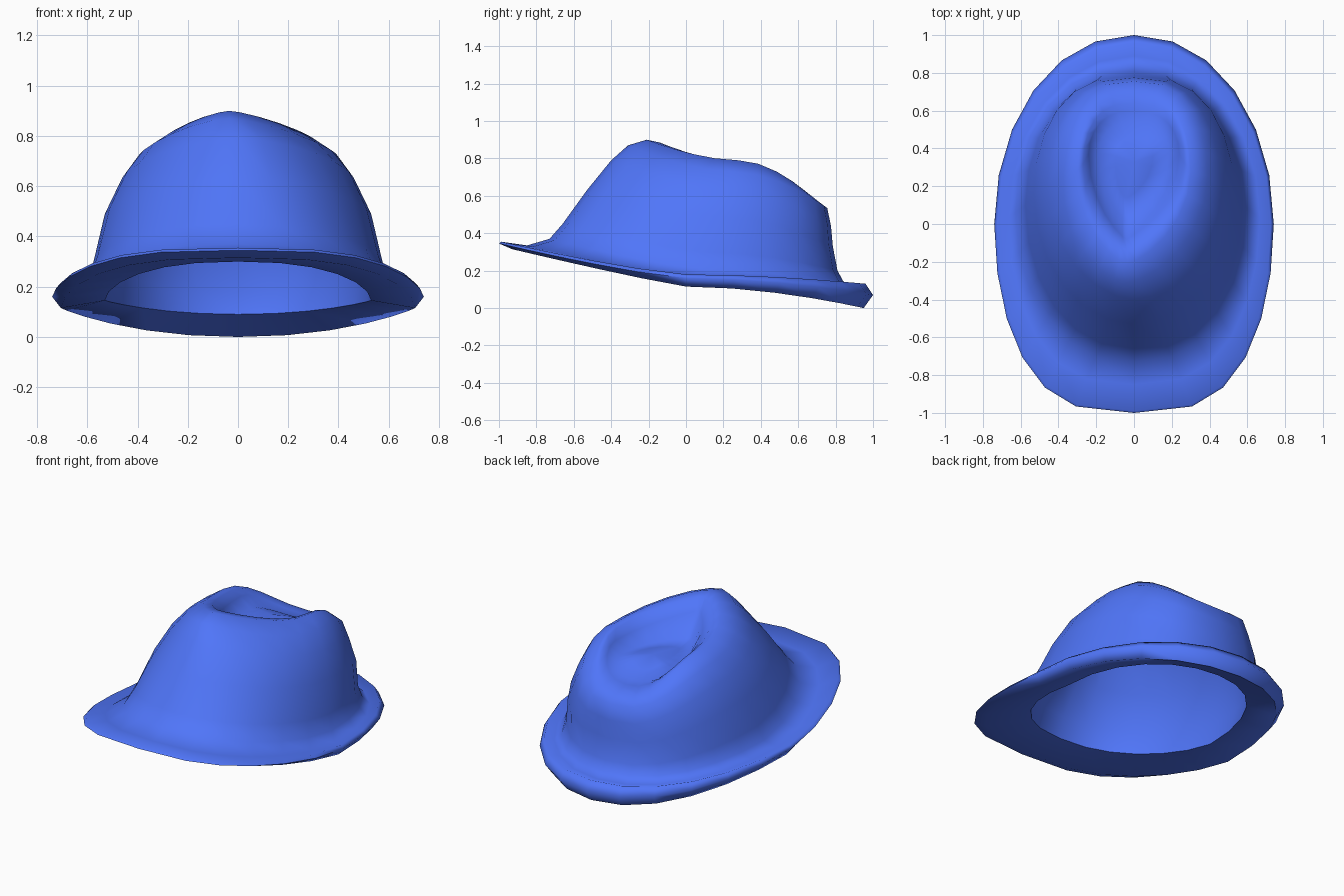
import bpy, bmesh, math

if "Cube" in bpy.data.objects:
    bpy.data.objects.remove(bpy.data.objects["Cube"])

N = 24  # sides around the hat

# Each ring: front y, back y, y of widest point, half width,
#            z at front, z at side, z at back, front roundness
dent = [
    (0.14, 0.46, 0.36, 0.10, 0.67, 0.68, 0.645, 1.3),
    (0.02, 0.54, 0.38, 0.185, 0.68, 0.66, 0.605, 1.6),
    (-0.08, 0.60, 0.37, 0.24, 0.82, 0.725, 0.60, 1.7),
]
crown_top = [
    (-0.14, 0.64, 0.32, 0.27, 0.885, 0.775, 0.595, 1.55),
    (-0.21, 0.69, 0.28, 0.30, 0.90, 0.79, 0.58, 1.45),
    (-0.31, 0.755, 0.25, 0.39, 0.87, 0.73, 0.535, 1.3),
]
crown_side = [
    (-0.40, 0.775, 0.20, 0.46, 0.79, 0.635, 0.44, 1.15),
    (-0.53, 0.785, 0.16, 0.53, 0.63, 0.49, 0.33, 1.02),
]
crown_base = [
    (-0.66, 0.81, 0.10, 0.575, 0.45, 0.30, 0.20, 0.9),
    (-0.73, 0.84, 0.08, 0.605, 0.37, 0.21, 0.145, 0.82),
]
brim_top = [
    (-0.85, 0.89, 0.03, 0.665, 0.335, 0.165, 0.11, 0.72),
    (-0.99, 0.96, 0.0, 0.725, 0.355, 0.18, 0.13, 0.65),
    (-1.0, 1.0, 0.0, 0.74, 0.345, 0.16, 0.07, 0.65),
]
brim_under = [
    (-0.93, 0.95, 0.0, 0.705, 0.315, 0.115, 0.0, 0.7),
    (-0.66, 0.76, 0.05, 0.53, 0.30, 0.145, 0.09, 0.85),
]


def inset(r, d, dz):
    yf, yb, ym, w, zf, zm, zb, p = r
    return (yf + d, yb - d, ym, w - d, zf - dz, zm - dz, zb - dz, p)


def ring_points(r, back_round, rise, skew):
    yf, yb, ym, w, zf, zm, zb, p = r
    pts = []
    for i in range(N):
        a = 2 * math.pi * i / N
        c, s = math.cos(a), math.sin(a)
        side = math.copysign(1, c)
        if s < 0:
            x = w * side * abs(c) ** p + skew * s * s
            y = ym + (ym - yf) * s
            z = zm + (zf - zm) * abs(s) ** rise
        else:
            x = w * side * abs(c) ** back_round
            y = ym + (yb - ym) * s
            z = zm + (zb - zm) * s ** 1.8
        pts.append((x, y, z))
    return pts


# Lining follows the crown on the inside
in_base = [inset(crown_base[0], 0.03, 0.02)]
in_side = [inset(r, 0.03, 0.02) for r in reversed(crown_side)]
in_top = [inset(r, 0.03, 0.02) for r in reversed(crown_top[1:])]
in_dent = [inset(r, 0.0, 0.03) for r in reversed(dent)]

# Sections in order: rings, back roundness, front rise, sideways skew of the tip
sections = [
    (dent, 0.8, 1.9, -0.04),
    (crown_top, 0.7, 1.7, -0.035),
    (crown_side, 0.75, 1.4, 0.0),
    (crown_base, 0.9, 1.25, 0.0),
    (brim_top, 0.95, 1.25, 0.0),
    (brim_under, 0.95, 1.1, 0.0),
    (in_base, 0.9, 1.25, 0.0),
    (in_side, 0.75, 1.4, 0.0),
    (in_top, 0.7, 1.7, -0.035),
    (in_dent, 0.8, 1.9, -0.04),
]

bm = bmesh.new()
rings = [[bm.verts.new(p) for p in ring_points(r, *shape)]
         for group, *shape in sections for r in group]
for a, b in zip(rings, rings[1:]):
    for i in range(N):
        j = (i + 1) % N
        bm.faces.new((a[i], b[i], b[j], a[j]))

# Close the centre of the dent, outside and inside
for ring, z in ((rings[0], 0.69), (rings[-1], 0.66)):
    mid = bm.verts.new((0, 0.33, z))
    for i in range(N):
        bm.faces.new((ring[i], ring[(i + 1) % N], mid))
bmesh.ops.recalc_face_normals(bm, faces=bm.faces)

mesh = bpy.data.meshes.new("felt_hat")
bm.to_mesh(mesh)
bm.free()
hat = bpy.data.objects.new("felt_hat", mesh)
bpy.context.collection.objects.link(hat)

# Blue felt
mat = bpy.data.materials.new("blue_felt")
mat.diffuse_color = (0.08, 0.18, 0.95, 1)
mat.use_nodes = True
mat.node_tree.nodes["Principled BSDF"].inputs["Base Color"].default_value = mat.diffuse_color
mesh.materials.append(mat)

bpy.context.view_layer.objects.active = hat
hat.select_set(True)
bpy.ops.object.shade_smooth_by_angle(angle=math.radians(75))
